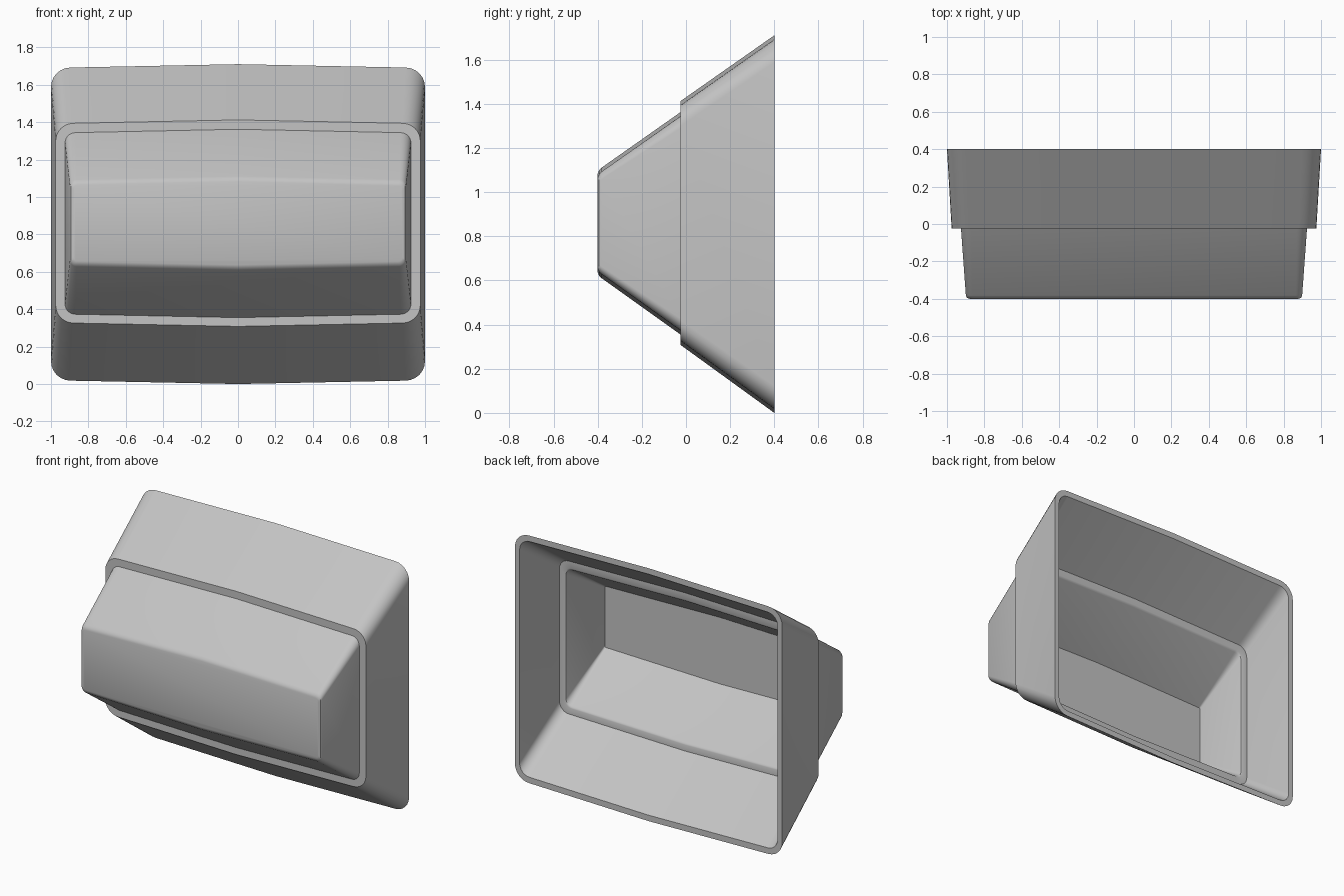
import bpy
import bmesh
from math import sin, cos, radians

cube = bpy.data.objects.get("Cube")
if cube:
    bpy.data.objects.remove(cube, do_unlink=True)

CORNER_STEPS = 6
CROWN = 0.018  # rise of the top and bottom edges at the middle


def ring(bm, y, half, low, high, radius):
    """Rounded rectangle at depth y, crowned at the middle of top and bottom."""
    cx, top, base = half - radius, high - CROWN - radius, low + CROWN + radius
    points = []
    for start, x, z, middle in ((0, cx, top, high), (90, -cx, top, None),
                                (180, -cx, base, low), (270, cx, base, None)):
        for i in range(CORNER_STEPS + 1):
            a = radians(start + 90 * i / CORNER_STEPS)
            points.append((x + radius * cos(a), z + radius * sin(a)))
        if middle is not None:
            points.append((0, middle))
    return [bm.verts.new((x, y, z)) for x, z in points]


# Sections: depth, half width, bottom, top, corner radius
inner = [
    (-0.365, 0.863, 0.635, 1.085, 0.012),
    (0.000, 0.890, 0.380, 1.335, 0.045),
    (0.007, 0.893, 0.373, 1.342, 0.048),
    (0.010, 0.900, 0.366, 1.349, 0.052),
    (0.010, 0.940, 0.325, 1.395, 0.070),
    (0.400, 0.965, 0.040, 1.670, 0.075),
]
outer = [
    (0.400, 1.000, 0.000, 1.710, 0.105),
    (-0.025, 0.975, 0.308, 1.412, 0.095),
    (-0.025, 0.925, 0.355, 1.362, 0.055),
    (-0.382, 0.899, 0.610, 1.111, 0.035),
    (-0.394, 0.894, 0.622, 1.098, 0.032),
    (-0.400, 0.880, 0.637, 1.083, 0.025),
]

# Loft from the inside of the front, round the rear rim, to the outside front
bm = bmesh.new()
rings = [ring(bm, *section) for section in inner + outer]
for a, b in zip(rings, rings[1:]):
    for i in range(len(a)):
        j = (i + 1) % len(a)
        bm.faces.new((a[i], a[j], b[j], b[i]))
bm.faces.new(rings[0])
bm.faces.new(rings[-1])
bmesh.ops.recalc_face_normals(bm, faces=bm.faces)

mesh = bpy.data.meshes.new("stepped_cover")
bm.to_mesh(mesh)
bm.free()
cover = bpy.data.objects.new("stepped_cover", mesh)
bpy.context.collection.objects.link(cover)

# Plain grey finish
grey = bpy.data.materials.new("light_grey")
grey.use_nodes = True
colour = (0.55, 0.55, 0.55, 1)
grey.diffuse_color = colour
grey.node_tree.nodes["Principled BSDF"].inputs["Base Color"].default_value = colour
mesh.materials.append(grey)

bpy.ops.object.select_all(action="DESELECT")
cover.select_set(True)
bpy.context.view_layer.objects.active = cover
bpy.ops.object.shade_smooth_by_angle(angle=radians(32))
